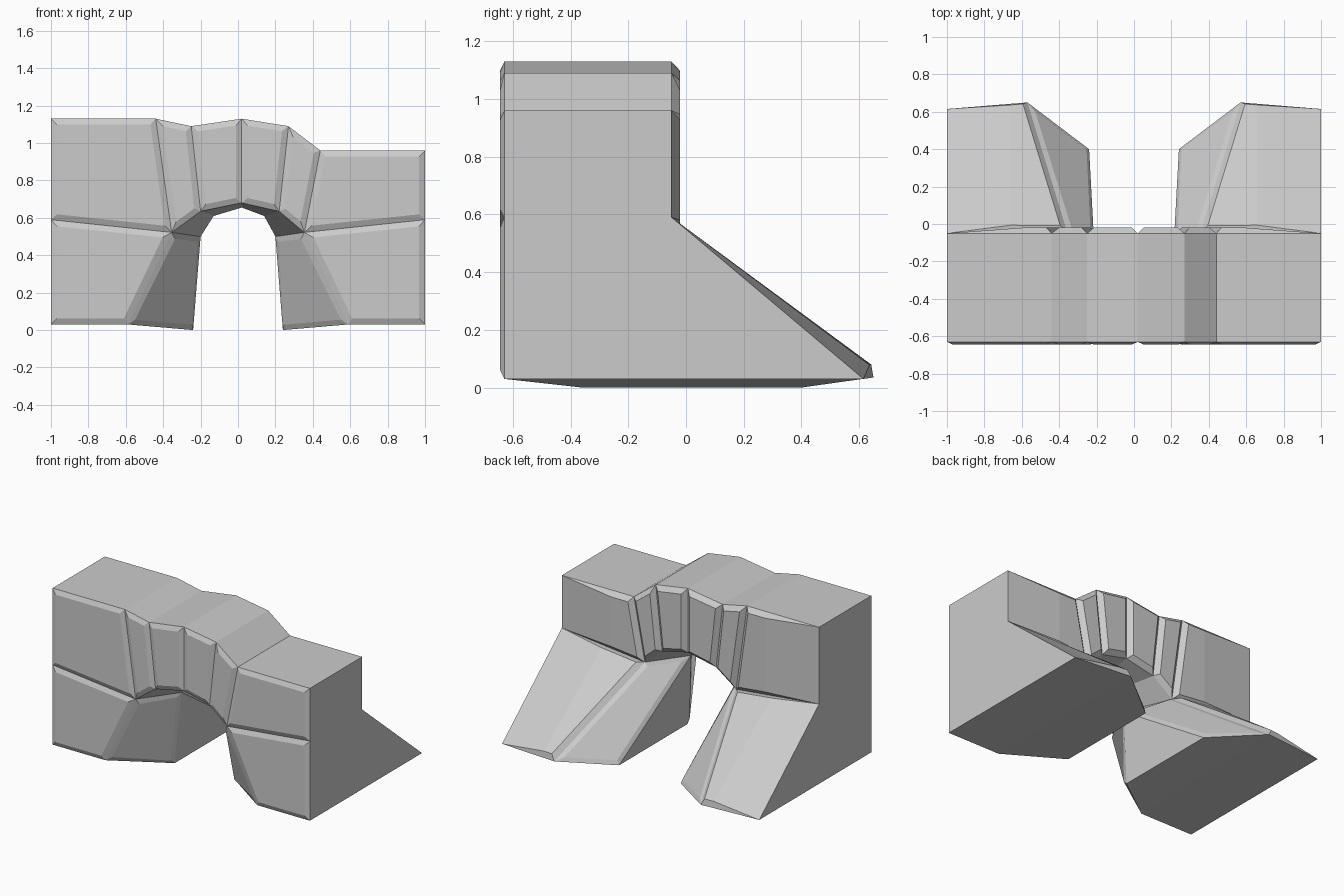
import bpy, bmesh
from mathutils import Vector

if "Cube" in bpy.data.objects:
    bpy.data.objects.remove(bpy.data.objects["Cube"])

bm = bmesh.new()
cache = {}


def vert(p):
    key = tuple(round(c, 4) for c in p)
    if key not in cache:
        cache[key] = bm.verts.new(key)
    return cache[key]


def face(*pts):
    vs = []
    for p in pts:
        v = vert(p)
        if v not in vs:
            vs.append(v)
    return bm.faces.new(vs)


FRONT, BACK, MID = -0.63, -0.05, -0.34

# Wall outline: top edge, front edge of the arch, inner ridge of the arch
top = [(-1, 1.13), (-.44, 1.13), (-.25, 1.09), (.02, 1.13), (.27, 1.09), (.44, .96), (1, .96)]
low = [(-1, .59), (-.355, .522), (-.2, .635), (.02, .68), (.22, .635), (.355, .522), (1, .59)]
ridge = [(-.2, .5), (-.13, .61), (.02, .655), (.14, .61), (.2, .5)]
half_flat = [0, .12, .12, .12, 0]


def at(p, y):
    return (p[0], y, p[1])


front_panels, back_panels, arch_panels = [], [], []

# Upper blocks and arch stones, with the top surface
for i in range(6):
    loop = [top[i], top[i + 1], low[i + 1], low[i]]
    front_panels.append(face(*[at(p, FRONT) for p in loop]))
    back_panels.append(face(*[at(p, BACK) for p in loop]))
    face(at(top[i], FRONT), at(top[i + 1], FRONT), at(top[i + 1], BACK), at(top[i], BACK))

# Underside of the arch: sloped in from both sides to a flat centre
for i in range(4):
    a, b, r, q = low[i + 1], low[i + 2], ridge[i], ridge[i + 1]
    da, db = half_flat[i], half_flat[i + 1]
    face(at(a, FRONT), at(b, FRONT), at(q, MID - db), at(r, MID - da))
    face(at(r, MID - da), at(q, MID - db), at(q, MID + db), at(r, MID + da))
    face(at(a, BACK), at(b, BACK), at(q, MID + db), at(r, MID + da))

# Lower blocks with sloped back buttress, splayed jambs, base and end walls
for s, height in ((-1, 1.13), (1, .96)):
    end_f, end_b = (s, FRONT, .59), (s, BACK, .59)
    toe_f, toe_b = (s, FRONT, .03), (s, .615, .03)
    spring_f, spring_b = (s * .355, FRONT, .522), (s * .355, BACK, .522)
    foot_f, foot_b = (s * .59, FRONT, .03), (s * .57, .65, .035)
    jamb_f, jamb_b = (s * .24, -.36, 0), (s * .24, .40, 0)
    peak = (s * .2, MID, .5)
    front_panels.append(face(end_f, spring_f, foot_f, toe_f))
    back_panels.append(face(end_b, spring_b, foot_b, toe_b))
    arch_panels.append(face(spring_f, foot_f, jamb_f, peak))
    arch_panels.append(face(spring_b, foot_b, jamb_b, peak))
    face(peak, jamb_f, jamb_b)
    face(toe_f, foot_f, foot_b, toe_b)
    face(foot_f, jamb_f, jamb_b, foot_b)
    face(toe_f, end_f, (s, FRONT, height), (s, BACK, height), end_b, toe_b)

bmesh.ops.recalc_face_normals(bm, faces=bm.faces[:])


# Raised, chamfered stone faces
def raise_faces(faces, thickness, depth):
    bmesh.ops.inset_individual(bm, faces=faces, thickness=thickness, depth=depth,
                               use_even_offset=True)


raise_faces(front_panels, .032, .015)
raise_faces(back_panels, .032, .03)
raise_faces(arch_panels, .03, .012)

# Back faces taper out gradually toward the ends of the wall
for f in back_panels:
    for v in f.verts:
        if abs(v.co.x) > .9:
            inner = min((w.co for e in v.link_edges for w in e.verts
                         if w in f.verts[:] and abs(w.co.x) < .9),
                        key=lambda c: abs(c.x))
            goal = .66 if f.calc_center_median().z < .5 else .6
            t = (abs(v.co.x) - goal) / (abs(v.co.x) - abs(inner.x))
            v.co = v.co.lerp(Vector(inner), t)

mesh = bpy.data.meshes.new("stone_arch_wall")
bm.normal_update()
bm.to_mesh(mesh)
bm.free()
obj = bpy.data.objects.new("stone_arch_wall", mesh)
bpy.context.collection.objects.link(obj)
